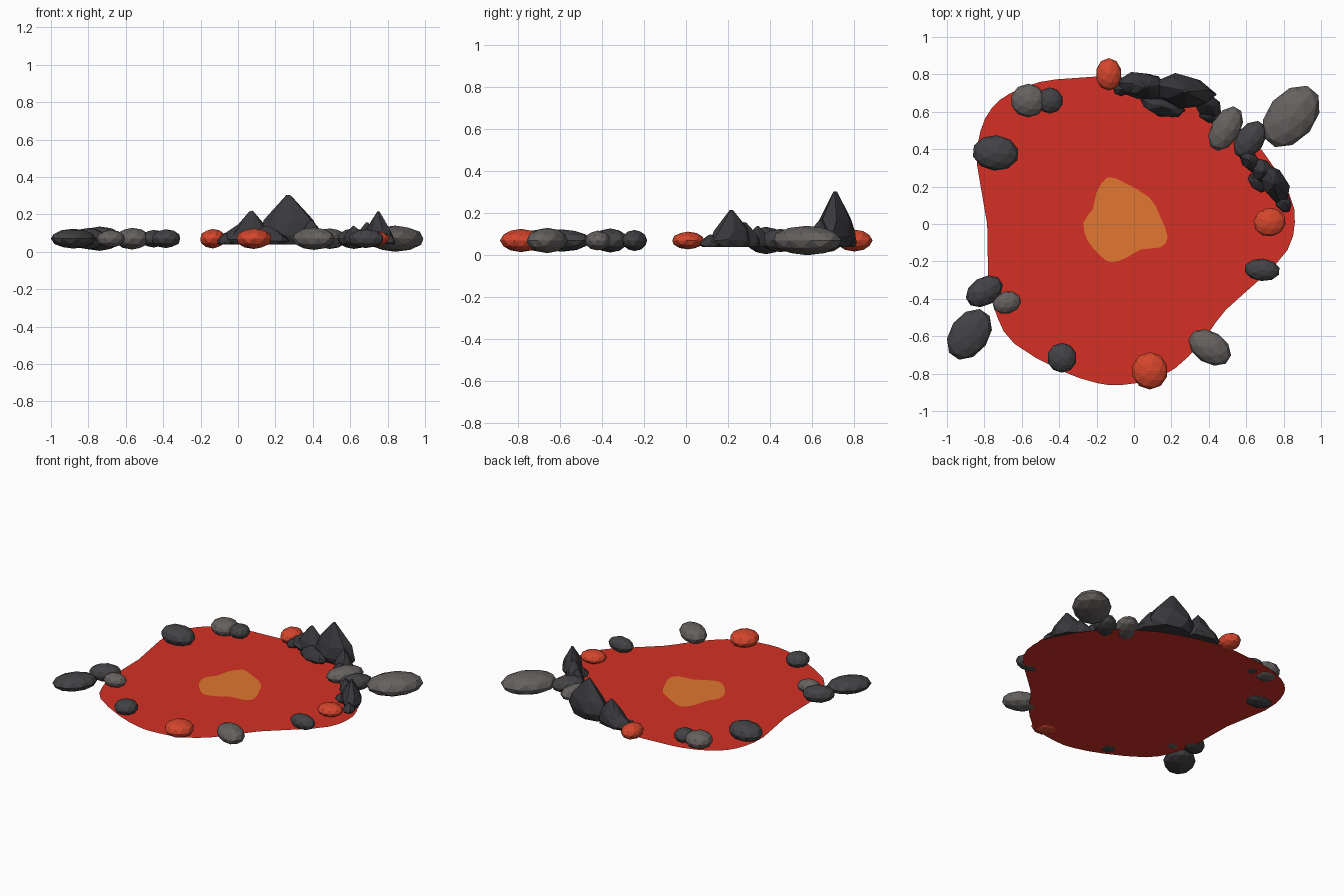
import bpy, bmesh, math, random
from mathutils import Matrix, Vector

random.seed(4)


def material(name, rgb):
    m = bpy.data.materials.new(name)
    m.diffuse_color = (*rgb, 1)
    return m


LAVA = material("lava_red", (0.66, 0.03, 0.018))
HOT = material("hot_orange", (0.75, 0.18, 0.03))
EMBER = material("ember", (0.66, 0.06, 0.025))
DARK = material("dark_rock", (0.055, 0.055, 0.06))
LIGHT = material("light_rock", (0.13, 0.12, 0.115))
CRAG = material("crag_rock", (0.04, 0.04, 0.046))


def finish(name, bm, mat):
    mesh = bpy.data.meshes.new(name)
    bm.to_mesh(mesh)
    bm.free()
    mesh.materials.append(mat)
    ob = bpy.data.objects.new(name, mesh)
    bpy.context.collection.objects.link(ob)
    return ob


def sheet(name, pts, z, mat):
    """Flat face bounded by a smooth closed curve through pts."""
    bm = bmesh.new()
    n = len(pts)
    verts = []
    for i in range(n):
        a, b, c, d = (Vector(pts[(i + k) % n]) for k in (-1, 0, 1, 2))
        for t in (0, 0.5):
            p = 0.5 * (2 * b + (c - a) * t + (2 * a - 5 * b + 4 * c - d) * t * t
                       + (3 * b - a - 3 * c + d) * t ** 3)
            verts.append(bm.verts.new((p.x, p.y, z)))
    f = bm.faces.new(verts)
    f.normal_update()
    if f.normal.z < 0:
        f.normal_flip()
    finish(name, bm, mat)


def pebble(name, x, y, rx, ry, rz, rot, mat):
    """Flattened low-poly stone."""
    bm = bmesh.new()
    bmesh.ops.create_icosphere(bm, subdivisions=2, radius=1)
    bm.transform(Matrix.Translation((x, y, 0.07))
                 @ Matrix.Rotation(math.radians(rot), 4, 'Z')
                 @ Matrix.Diagonal((rx, ry, rz, 1)))
    finish(name, bm, mat)


def crag(name, x, y, rx, ry, top, rot):
    """Jagged peak: convex hull of shrinking, jittered rings."""
    bm = bmesh.new()
    base, h = 0.04, top - 0.04
    for t, r in ((0, 0.8), (0.22, 1), (0.5, 0.8), (0.78, 0.4), (1, 0.09)):
        for k in range(7):
            a = math.tau * (k + t) / 7
            s = r * random.uniform(0.88, 1.06)
            dz = random.uniform(-0.06, 0.0) if t > 0 else 0
            bm.verts.new((s * math.cos(a), s * math.sin(a), t + dz))
    hull = bmesh.ops.convex_hull(bm, input=bm.verts[:])
    loose = {g for g in hull["geom_interior"] if isinstance(g, bmesh.types.BMVert)}
    bmesh.ops.delete(bm, geom=list(loose), context='VERTS')
    bm.transform(Matrix.Translation((x, y, base))
                 @ Matrix.Rotation(math.radians(rot), 4, 'Z')
                 @ Matrix.Diagonal((rx, ry, h, 1)))
    bmesh.ops.recalc_face_normals(bm, faces=bm.faces[:])
    finish(name, bm, CRAG)


# Lava pool and its hotter centre
sheet("lava_pool", [
    (-0.32, 0.78), (-0.07, 0.785), (0.22, 0.71), (0.45, 0.6), (0.68, 0.4), (0.83, 0.16),
    (0.86, 0.01), (0.82, -0.14), (0.68, -0.29), (0.49, -0.46), (0.40, -0.58), (0.29, -0.71),
    (0.14, -0.82), (-0.06, -0.86), (-0.2, -0.85), (-0.40, -0.78), (-0.64, -0.64),
    (-0.73, -0.5), (-0.78, -0.3), (-0.785, 0), (-0.84, 0.32), (-0.82, 0.5),
    (-0.76, 0.62), (-0.66, 0.70), (-0.5, 0.76)], 0.03, LAVA)
sheet("hot_centre", [
    (-0.14, 0.25), (-0.05, 0.22), (0.085, 0.14), (0.14, 0.04), (0.18, -0.07), (0.14, -0.125),
    (0.04, -0.135), (-0.04, -0.18), (-0.12, -0.205), (-0.18, -0.17), (-0.25, -0.085),
    (-0.27, 0.01), (-0.22, 0.08), (-0.2, 0.17)], 0.033, HOT)

# Stones around the rim: x, y, half sizes, turn
stones = {
    "ember_stone": (EMBER, [
        (-0.135, 0.80, 0.07, 0.087, 0.052, 0),
        (0.085, -0.785, 0.097, 0.1, 0.055, 0),
        (0.725, 0.01, 0.087, 0.077, 0.042, 10)]),
    "light_stone": (LIGHT, [
        (-0.565, 0.66, 0.095, 0.09, 0.058, 0),
        (-0.68, -0.42, 0.078, 0.06, 0.047, 15),
        (0.405, -0.66, 0.125, 0.085, 0.06, -33),
        (0.49, 0.51, 0.13, 0.078, 0.055, 60),
        (0.84, 0.575, 0.19, 0.128, 0.07, 50)]),
    "dark_stone": (DARK, [
        (-0.45, 0.66, 0.07, 0.07, 0.047, 0),
        (-0.74, 0.38, 0.125, 0.095, 0.065, -5),
        (-0.80, -0.36, 0.108, 0.075, 0.057, 32),
        (-0.88, -0.59, 0.15, 0.105, 0.053, 55),
        (-0.385, -0.715, 0.08, 0.08, 0.05, 0),
        (0.685, -0.245, 0.096, 0.06, 0.05, -5),
        (0.62, 0.45, 0.113, 0.075, 0.055, 55)]),
}
for name, (mat, rows) in stones.items():
    for r in rows:
        pebble(name, *r, mat)

# Jagged crags on the back rim and right rim: x, y, half sizes, top, turn
for r in [(0.03, 0.745, 0.13, 0.075, 0.16, -5), (0.07, 0.735, 0.12, 0.08, 0.22, -10),
          (0.27, 0.71, 0.17, 0.095, 0.305, -12), (0.15, 0.63, 0.13, 0.055, 0.14, -15),
          (-0.07, 0.72, 0.045, 0.04, 0.1, 0), (0.39, 0.64, 0.1, 0.06, 0.17, -40),
          (0.41, 0.575, 0.07, 0.035, 0.1, -20)]:
    crag("back_crag", *r)
for r in [(0.75, 0.215, 0.115, 0.07, 0.215, -58), (0.62, 0.34, 0.09, 0.045, 0.14, -55),
          (0.69, 0.28, 0.085, 0.06, 0.16, -55), (0.80, 0.115, 0.06, 0.042, 0.1, -65),
          (0.66, 0.22, 0.065, 0.035, 0.09, -45)]:
    crag("right_crag", *r)
